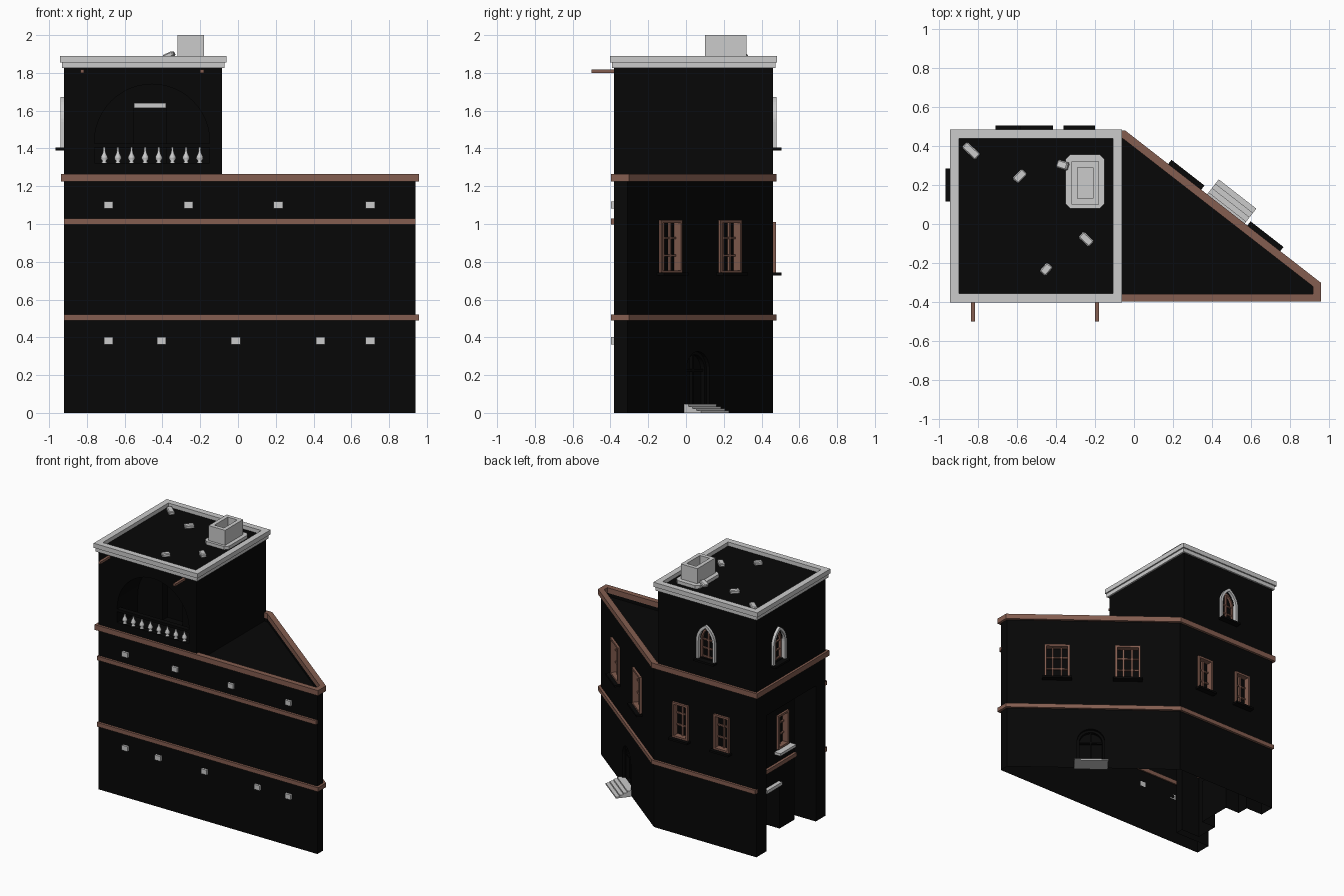
import bpy, bmesh, math
from mathutils import Matrix, Vector

if "Cube" in bpy.data.objects:
    bpy.data.objects.remove(bpy.data.objects["Cube"])

def material(name, rgb):
    m = bpy.data.materials.new(name)
    m.diffuse_color = (*rgb, 1)
    m.use_nodes = True
    m.node_tree.nodes["Principled BSDF"].inputs["Base Color"].default_value = m.diffuse_color
    return m

BLACK = material("dark_wall", (.002, .002, .002))
BROWN = material("brown_trim", (.23, .11, .08))
I = Matrix()
UP = Matrix.Rotation(math.pi / 2, 4, 'X')   # profile drawn in x/z, depth runs outward

def wall(x, y, angle):
    """Wall frame: local x along the wall, local -y outward."""
    return Matrix.Translation((x, y, 0)) @ Matrix.Rotation(angle, 4, 'Z')

def finish(name, bm, mat, M=I):
    bmesh.ops.recalc_face_normals(bm, faces=bm.faces)
    me = bpy.data.meshes.new(name)
    bm.to_mesh(me)
    bm.free()
    ob = bpy.data.objects.new(name, me)
    bpy.context.collection.objects.link(ob)
    ob.matrix_world = M
    if mat:
        me.materials.append(mat)
    return ob

def prism(name, pts, c0, c1, mat=None, M=I):
    bm = bmesh.new()
    lo = [bm.verts.new((a, b, c0)) for a, b in pts]
    hi = [bm.verts.new((a, b, c1)) for a, b in pts]
    bm.faces.new(lo[::-1])
    bm.faces.new(hi)
    for i in range(len(pts)):
        j = (i + 1) % len(pts)
        bm.faces.new((lo[i], lo[j], hi[j], hi[i]))
    return finish(name, bm, mat, M)

def strip(name, pts, closed, out, inn, c0, c1, mat=None, M=I):
    """Rectangular moulding following a counter-clockwise path with mitred corners."""
    bm, n, rows = bmesh.new(), len(pts), []
    P = [Vector(p) for p in pts]
    def normal(i):
        d = (P[(i + 1) % n] - P[i % n]).normalized()
        return Vector((d.y, -d.x))
    for i in range(n):
        n1 = normal(i - 1) if closed or i > 0 else normal(i)
        n2 = normal(i) if closed or i < n - 1 else n1
        m = (n1 + n2) / (1 + n1.dot(n2))
        o, q = P[i] + m * out, P[i] - m * inn
        rows.append([bm.verts.new((*p, c)) for p, c in ((o, c0), (o, c1), (q, c1), (q, c0))])
    for i in range(n if closed else n - 1):
        a, b = rows[i], rows[(i + 1) % n]
        for k in range(4):
            bm.faces.new((a[k], b[k], b[(k + 1) % 4], a[(k + 1) % 4]))
    if not closed:
        bm.faces.new(rows[0])
        bm.faces.new(rows[-1][::-1])
    return finish(name, bm, mat, M)

def boxes(name, items, mat=None, M=I):
    """items: (x0, x1, y0, y1, z0, z1)"""
    bm = bmesh.new()
    for x0, x1, y0, y1, z0, z1 in items:
        T = Matrix.Translation(((x0 + x1) / 2, (y0 + y1) / 2, (z0 + z1) / 2))
        bmesh.ops.create_cube(bm, size=1, matrix=T @ Matrix.Diagonal((x1 - x0, y1 - y0, z1 - z0, 1)))
    return finish(name, bm, mat, M)

def rect(x0, x1, y0, y1):
    return [(x0, y0), (x1, y0), (x1, y1), (x0, y1)]

def arch(w, z0, s, k=1, n=8, x=0):
    """Arch outline: half width w, springing s; k=1 round, k=2 pointed."""
    r = k * w
    end = math.acos((r - w) / r)
    right = [(w - r + r * math.cos(end * i / n), s + r * math.sin(end * i / n)) for i in range(n + 1)]
    half = [(w, z0)] + right
    return [(x + a, b) for a, b in half] + [(x - a, b) for a, b in half[-2::-1]]

def cut(ob, cutters):
    for c in cutters:
        c.hide_render = True
        mod = ob.modifiers.new("cut", 'BOOLEAN')
        mod.operation, mod.solver, mod.object = 'DIFFERENCE', 'EXACT', c
        dg = bpy.context.evaluated_depsgraph_get()
        me = bpy.data.meshes.new_from_object(ob.evaluated_get(dg))
        ob.modifiers.clear()
        ob.data = me
        bpy.data.objects.remove(c)
    me.materials.clear()
    me.materials.append(BLACK)

FOOT = [(-.92, -.38), (.94, -.38), (.94, -.31), (-.05, .46), (-.92, .46)]
DIAG = math.atan2(.77, -.99)
LEFT, BACK = -math.pi / 2, math.pi
left_wall, niche = wall(-.92, .04, LEFT), wall(-.78, .04, LEFT)
door_wall = wall(.46, .063, DIAG)
# window list: wall frame, half width, bottom, height, columns, sill
WINDOWS = [(wall(x, .46, BACK), .066, .74, .27, 2, True) for x in (-.28, -.63)]
WINDOWS += [(wall(x, y, DIAG), .092, .74, .28, 3, True) for x, y in ((.249, .2275), (.654, -.0875))]
WINDOWS += [(wall(-.78, -.05, LEFT), .066, .62, .26, 2, False)]
POINTED = (wall(-.5, .46, BACK), wall(-.92, .2, LEFT))

# lower building: hollow underneath, side niche, arched doorway and window recesses
body = prism("lower_building", FOOT, 0, 1.2, BLACK)
cut(body, [
    boxes("niche_cut", [(-.3, .3, -.1, .14, -.1, 1.04)], None, left_wall),
    boxes("slot_cut", [(.24, .3, -.1, .3, -.1, 1.04)], None, left_wall),
    boxes("side_door_cut", [(-.21, .06, -.1, .26, -.1, .34)], None, left_wall),
    prism("door_cut", arch(.1, .045, .225), -.05, .05, None, door_wall @ UP)] +
    [boxes("window_cut", [(-w + .01, w - .01, -.05, .03, z + .01, z + h - .01)], None, M)
     for M, w, z, h, _, _ in WINDOWS])
bm = bmesh.new()
bm.from_mesh(body.data)
bmesh.ops.delete(bm, geom=[f for f in bm.faces if f.normal.z < -.9 and f.calc_center_median().z < .01], context='FACES')
bm.to_mesh(body.data)
bm.free()

# trims
strip("parapet_wall", FOOT, True, 0, .02, 1.19, 1.23, BLACK)
strip("parapet_coping", FOOT, True, .018, .022, 1.225, 1.265, BROWN)
strip("floor_band", FOOT, False, .018, .01, .488, .52, BROWN)
boxes("front_band", [(-.92, .94, -.397, -.37, .997, 1.028)], BROWN)
boxes("niche_band", [(-.3, .24, -.02, .01, .49, .52)], BROWN, niche)

# tower with arched loggia
TOP = rect(-.92, -.085, -.38, .46)
tower = prism("tower", TOP, 1.19, 1.86, BLACK)
cut(tower, [
    prism("loggia_cut", arch(.305, 1.3, 1.435, 1, 12, -.455), -.25, .1, None, wall(0, -.38, 0) @ UP),
    boxes("loggia_door_cut", [(-.55, -.38, -.2, -.07, 1.3, 1.62)])] +
    [prism("pointed_cut", arch(.06, 1.41, 1.54, 2), -.03, .05, None, M @ UP) for M in POINTED])
boxes("loggia_lintel", [(-.55, -.38, -.155, -.12, 1.615, 1.64)])
boxes("balustrade_rails", [(-.76, -.15, -.38, -.34, 1.3, 1.322), (-.76, -.15, -.38, -.34, 1.405, 1.425)], BLACK)

# balusters, turned from a profile
profile = [(.014, 0), (.014, .008), (.009, .012), (.019, .026), (.018, .036), (.009, .054), (.006, .07), (.007, .087)]
for i in range(8):
    b, rings = bmesh.new(), []
    for r, z in profile:
        rings.append([b.verts.new((r * math.cos(t * math.pi / 5), r * math.sin(t * math.pi / 5), z)) for t in range(10)])
    for lo, hi in zip(rings, rings[1:]):
        for t in range(10):
            b.faces.new((lo[t], lo[(t + 1) % 10], hi[(t + 1) % 10], hi[t]))
    b.faces.new(rings[0])
    b.faces.new(rings[-1])
    ob = finish("baluster", b, None, Matrix.Translation((-.708 + i * .0722, -.36, 1.32)))
    for p in ob.data.polygons:
        p.use_smooth = len(p.vertices) == 4

# cornice in two steps
strip("cornice_lower", TOP, True, .013, .02, 1.825, 1.857)
strip("cornice_upper", TOP, True, .023, .023, 1.855, 1.89)

# chimney with chamfered foot
c = .025
x0, x1, y0, y1 = -.352, -.15, .08, .355
prism("chimney_foot", [(x0 + c, y0), (x1 - c, y0), (x1, y0 + c), (x1, y1 - c),
                       (x1 - c, y1), (x0 + c, y1), (x0, y1 - c), (x0, y0 + c)], 1.855, 1.885)
strip("chimney_shaft", rect(-.32, -.18, .1, .32), True, 0, .03, 1.88, 2.0)

# loose stones on the roof
for x, y, z, a, l, tilt in ((-.835, .375, 1.87, -.75, .095, 0), (-.585, .245, 1.87, .8, .07, 0),
                            (-.365, .302, 1.892, -.3, .06, -.4), (-.245, -.078, 1.87, -.75, .075, 0),
                            (-.45, -.232, 1.87, .85, .06, 0)):
    M = Matrix.Translation((x, y, z)) @ Matrix.Rotation(a, 4, 'Z') @ Matrix.Rotation(tilt, 4, 'Y')
    st = boxes("roof_stone", [(-l / 2, l / 2, -.021, .021, -.014, .014)], None, M)
    st.modifiers.new("bevel", 'BEVEL').width = .006

# roof beams and stone blocks on the front
boxes("roof_beams", [(x - .01, x + .01, -.5, -.36, 1.8, 1.817) for x in (-.825, -.19)], BROWN)
boxes("front_blocks", [(x - .024, x + .024, -.397, -.38, z - .019, z + .019)
      for z, xs in ((.382, (-.685, -.405, -.012, .437, .7)), (1.1, (-.685, -.262, .213, .7))) for x in xs])

# rectangular windows with recessed glazing bars
for M, w, z0, h, cols, sill in WINDOWS:
    strip("window_frame", rect(-w + .01, w - .01, z0 + .01, z0 + h - .01), True, .01, .005, -.03, .016, BROWN, M @ UP)
    bars = [(-w + 2 * w * i / cols - .006, -w + 2 * w * i / cols + .006, .015, .03, z0 + .005, z0 + h - .005) for i in range(1, cols)]
    bars += [(-w + .005, w - .005, .017, .03, z0 + h * i / 3 - .005, z0 + h * i / 3 + .005) for i in (1, 2)]
    boxes("window_bars", bars, BROWN, M)
    if sill:
        boxes("window_sill", [(-w - .015, w + .015, -.045, .005, z0 - .013, z0 + .002)], BLACK, M)
boxes("niche_ledges", [(.0, .19, -.05, .01, .59, .61), (-.13, .05, -.03, .01, .345, .37)], None, niche)

# pointed tower windows
for M in POINTED:
    strip("pointed_frame", arch(.07, 1.405, 1.54, 2), False, .01, .01, -.01, .02, None, M @ UP)
    strip("pointed_inner_frame", arch(.058, 1.41, 1.54, 2), False, .003, .008, -.03, -.01, BROWN, M @ UP)
    boxes("pointed_bars", [(-.005, .005, .015, .03, 1.405, 1.635)] +
          [(-.057, .057, .017, .03, z, z + .009) for z in (1.41, 1.475, 1.54)], BROWN, M)
    boxes("pointed_sill", [(-.085, .085, -.045, .005, 1.39, 1.405)], BLACK, M)

# arched door and entrance steps
strip("door_frame", arch(.095, .045, .225), False, .005, .012, -.045, -.02, BLACK, door_wall @ UP)
boxes("door_split", [(-.006, .006, .03, .05, .045, .32), (-.09, .09, .03, .05, .22, .232)], BLACK, door_wall)
boxes("entrance_steps", [(-.122, .122, -.115 + i * .028, .02, i * .0115, (i + 1) * .0115) for i in range(4)], None, door_wall)
